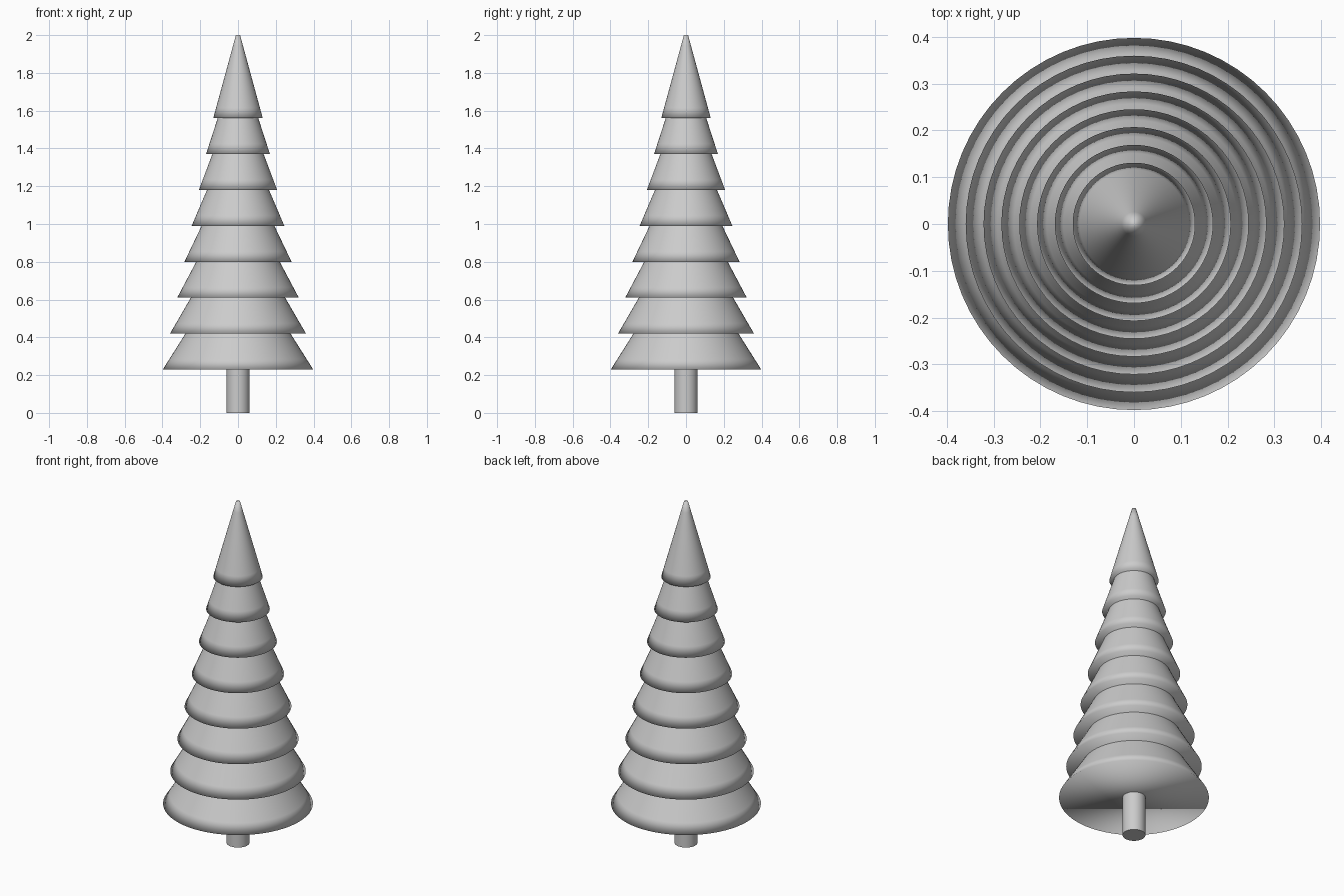
import bpy, bmesh, math

if "Cube" in bpy.data.objects:
    bpy.data.objects.remove(bpy.data.objects["Cube"])

SIDES = 64
TIERS = 8


def make_material(name, value):
    mat = bpy.data.materials.new(name)
    mat.diffuse_color = (value, value, value, 1.0)
    mat.use_nodes = True
    mat.node_tree.nodes["Principled BSDF"].inputs["Base Color"].default_value = mat.diffuse_color
    return mat


def capped_cone(name, r_bottom, r_top, z_bottom, z_top, rings, mat):
    """Closed, smooth cone section with evenly spaced height rings."""
    bm = bmesh.new()
    loops = []
    for j in range(rings + 1):
        t = j / rings
        r = r_bottom + (r_top - r_bottom) * t
        z = z_bottom + (z_top - z_bottom) * t
        loops.append([bm.verts.new((r * math.cos(2 * math.pi * k / SIDES),
                                    r * math.sin(2 * math.pi * k / SIDES), z))
                      for k in range(SIDES)])
    for low, high in zip(loops, loops[1:]):
        for k in range(SIDES):
            n = (k + 1) % SIDES
            bm.faces.new((low[k], low[n], high[n], high[k]))
    bm.faces.new(loops[0][::-1])
    bm.faces.new(loops[-1])
    for f in bm.faces:
        f.smooth = True
    mesh = bpy.data.meshes.new(name)
    bm.to_mesh(mesh)
    bm.free()
    mesh.materials.append(mat)
    obj = bpy.data.objects.new(name, mesh)
    bpy.context.collection.objects.link(obj)
    return obj


grey = make_material("plain_grey", 0.6)

# Trunk, with crisp end caps
trunk = capped_cone("trunk", 0.061, 0.061, 0.0, 0.30, 1, grey)
for poly in trunk.data.polygons:
    if abs(poly.normal.z) > 0.9:
        poly.use_smooth = False

# Overlapping branch tiers, shrinking and steepening towards the tip
for i in range(TIERS):
    t = i / (TIERS - 1)
    z = 0.23 + 1.33 * t
    capped_cone(f"branch_tier_{i + 1}", 0.398 - 0.267 * t, 0.12 - 0.109 * t,
                z, z + 0.44, 8, grey)
